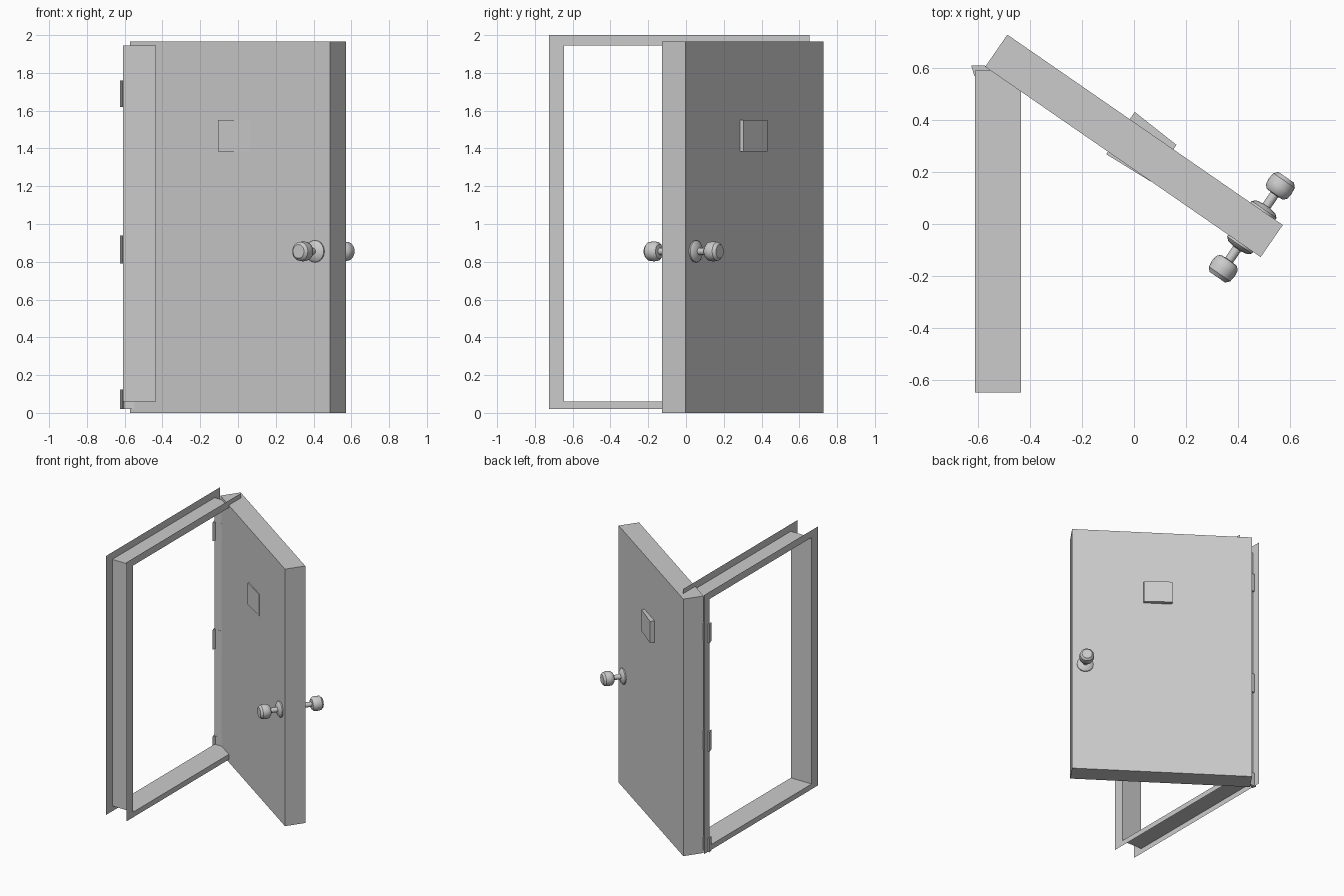
import bpy, bmesh, math
from mathutils import Matrix, Vector

cube = bpy.data.objects.get("Cube")
if cube:
    bpy.data.objects.remove(cube, do_unlink=True)

grey = bpy.data.materials.new("light grey")
grey.use_nodes = True
GREY = (0.6, 0.6, 0.6, 1)
grey.diffuse_color = GREY
grey.node_tree.nodes["Principled BSDF"].inputs["Base Color"].default_value = GREY

# The door leaf stands open: its own x runs along its width, y through it
LEAF = Matrix.Translation((0, 0.3, 0)) @ Matrix.Rotation(math.radians(-34.64), 4, "Z")


def finish(name, bm, matrix=Matrix(), smooth=False):
    bmesh.ops.recalc_face_normals(bm, faces=bm.faces)
    mesh = bpy.data.meshes.new(name)
    bm.to_mesh(mesh)
    bm.free()
    mesh.materials.append(grey)
    ob = bpy.data.objects.new(name, mesh)
    bpy.context.collection.objects.link(ob)
    ob.matrix_world = matrix
    if smooth:
        bpy.ops.object.select_all(action="DESELECT")
        ob.select_set(True)
        bpy.context.view_layer.objects.active = ob
        bpy.ops.object.shade_smooth_by_angle(angle=math.radians(35))
    return ob


def prism(name, outline, z0, z1, matrix=Matrix()):
    """Upright solid from a plan outline."""
    bm = bmesh.new()
    face = bm.faces.new([bm.verts.new((x, y, z0)) for x, y in outline])
    ext = bmesh.ops.extrude_face_region(bm, geom=[face], use_keep_orig=True)
    top = [g for g in ext["geom"] if isinstance(g, bmesh.types.BMVert)]
    bmesh.ops.translate(bm, verts=top, vec=(0, 0, z1 - z0))
    return finish(name, bm, matrix)


def lathe(name, profile, matrix, side):
    """Turn (radius, distance) points about the leaf's through axis."""
    bm = bmesh.new()
    vs = [bm.verts.new((r, side * d, 0)) for r, d in profile]
    es = [bm.edges.new(p) for p in zip(vs, vs[1:])]
    bmesh.ops.spin(bm, geom=vs + es, cent=(0, 0, 0), axis=(0, 1, 0),
                   angle=math.tau, steps=24)
    bmesh.ops.remove_doubles(bm, verts=bm.verts, dist=1e-5)
    return finish(name, bm, matrix, smooth=True)


# Door frame: thin sheet lining with an outward flange on each side
def rect(bm, x, y0, y1, z0, z1):
    return [bm.verts.new((x, y, z)) for y, z in
            ((y0, z0), (y1, z0), (y1, z1), (y0, z1))]


inner = (-0.647, 0.59, 0.06, 1.945)
outer = (-0.725, 0.655, 0.02, 2.0)
bm = bmesh.new()
rings = [rect(bm, x, *size) for x, size in
         ((-0.61, outer), (-0.61, inner), (-0.434, inner), (-0.434, outer))]
for a, b in zip(rings, rings[1:]):
    for i in range(4):
        j = (i + 1) % 4
        bm.faces.new((a[i], a[j], b[j], b[i]))
finish("door_frame", bm)

# Door leaf
W, T = 0.643, 0.075
prism("door_leaf", [(-W, -T), (W, -T), (W, T), (-W, T)], 0, 1.965, LEAF)

# Viewing panel: slightly tapered block showing on both faces
prism("viewing_panel", [(-0.07, -0.087), (0.132, -0.076),
                        (0.132, 0.096), (-0.072, 0.109)], 1.385, 1.55, LEAF)

# Hinges
hinge = [(-0.625, 0.608), (-0.572, 0.608), (-0.534, 0.58),
         (-0.545, 0.588), (-0.604, 0.59), (-0.613, 0.568)]
for label, z0, z1 in (("lower", 0.02, 0.125), ("middle", 0.79, 0.94),
                      ("upper", 1.62, 1.76)):
    prism(label + "_hinge", hinge, z0, z1)

# Door knobs with rosette and stem, one on each face
knob = [(0, 0.07), (0.058, 0.07), (0.058, 0.083), (0.044, 0.095),
        (0.018, 0.1), (0.018, 0.153), (0.038, 0.155), (0.05, 0.168),
        (0.053, 0.19), (0.05, 0.218), (0.036, 0.233), (0, 0.233)]
at_knob = LEAF @ Matrix.Translation(Vector((0.55, 0, 0.855)))
for label, side in (("front", -1), ("back", 1)):
    lathe(label + "_knob", knob, at_knob, side)
